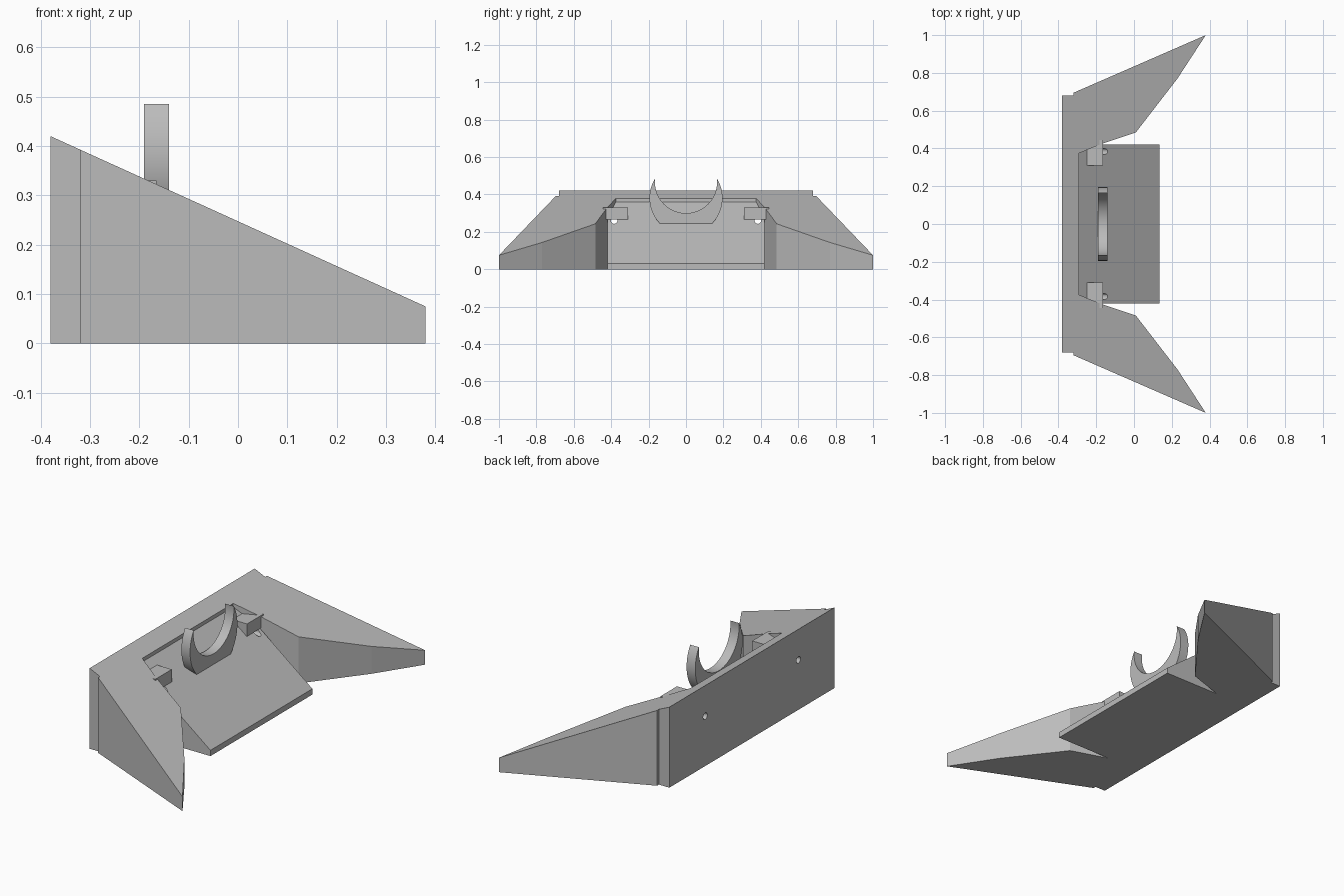
import bpy, bmesh, math
from mathutils import Vector

cube = bpy.data.objects.get("Cube")
if cube:
    bpy.data.objects.remove(cube, do_unlink=True)

# Single plain grey
grey = bpy.data.materials.new("plain_grey")
grey.use_nodes = True
colour = (0.5, 0.5, 0.5, 1)
grey.diffuse_color = colour
grey.node_tree.nodes["Principled BSDF"].inputs["Base Color"].default_value = colour


def loft(name, bottom, top):
    """Solid between two matching loops of points."""
    bm = bmesh.new()
    a = [bm.verts.new(p) for p in bottom]
    b = [bm.verts.new(p) for p in top]
    bm.faces.new(a)
    bm.faces.new(b)
    for i in range(len(a)):
        j = (i + 1) % len(a)
        bm.faces.new((a[i], a[j], b[j], b[i]))
    bmesh.ops.recalc_face_normals(bm, faces=bm.faces)
    mesh = bpy.data.meshes.new(name)
    bm.to_mesh(mesh)
    bm.free()
    mesh.materials.append(grey)
    ob = bpy.data.objects.new(name, mesh)
    bpy.context.collection.objects.link(ob)
    return ob


def extrude_x(name, profile, x0, x1):
    """Extrude a (y, z) profile along x."""
    return loft(name, [(x0, y, z) for y, z in profile], [(x1, y, z) for y, z in profile])


def circle_arc(cz, r, start, end, n):
    angles = [start + (end - start) * i / n for i in range(n + 1)]
    return [(r * math.cos(t), cz + r * math.sin(t)) for t in angles]


# Winged frame with a sloping top
half = [(-0.38, 0.68), (-0.32, 0.68), (-0.32, 0.695), (0.38, 1.0),
        (0.23, 0.77), (0.01, 0.485), (-0.17, 0.425), (-0.29, 0.375)]
outline = half + [(x, -y) for x, y in reversed(half)]
frame = loft("winged_frame",
             [(x, y, 0) for x, y in outline],
             [(x, y, 0.42 - 0.454 * (x + 0.38)) for x, y in outline])

# Steeper ramp between the wings
ramp_side = [(-0.3, 0), (0.135, 0), (0.135, 0.03), (-0.29, 0.36), (-0.3, 0.36)]
ramp = loft("centre_ramp",
            [(x, -0.42, z) for x, z in ramp_side],
            [(x, 0.42, z) for x, z in ramp_side])

# Curved cradle: round outside, flat base, round cut-out
base_z, tip_z = 0.245, 0.485
outer_z, outer_r = 0.381, 0.195
inner_z, inner_r = 0.466, 0.166
low = math.asin((base_z - outer_z) / outer_r)
high = math.asin((tip_z - outer_z) / outer_r)
rim = math.asin((tip_z - inner_z) / inner_r)
profile = circle_arc(outer_z, outer_r, low, high, 24)
profile += circle_arc(inner_z, inner_r, rim, -math.pi - rim, 48)
profile += circle_arc(outer_z, outer_r, math.pi - high, math.pi - low, 24)
cradle = extrude_x("cradle", profile, -0.19, -0.14)
bpy.context.view_layer.objects.active = cradle
cradle.select_set(True)
bpy.ops.object.shade_smooth_by_angle(angle=math.radians(30))

for name, s in (("left", 1), ("right", -1)):
    # Mounting block resting on the ramp
    block = [(s * 0.31, 0.265), (s * 0.445, 0.265), (s * 0.445, 0.33), (s * 0.31, 0.33)]
    extrude_x(name + "_mount_block", block, -0.25, -0.165)

    # Round hole through the back wall
    hole = [(y + s * 0.384, z) for y, z in circle_arc(0.26, 0.017, 0, math.tau, 24)[:-1]]
    cutter = extrude_x(name + "_hole_cutter", hole, -0.5, 0.1)
    cutter.hide_render = True
    cutter.hide_set(True)
    for target in (frame, ramp):
        cut = target.modifiers.new(name + "_hole", "BOOLEAN")
        cut.operation = "DIFFERENCE"
        cut.solver = "EXACT"
        cut.object = cutter
